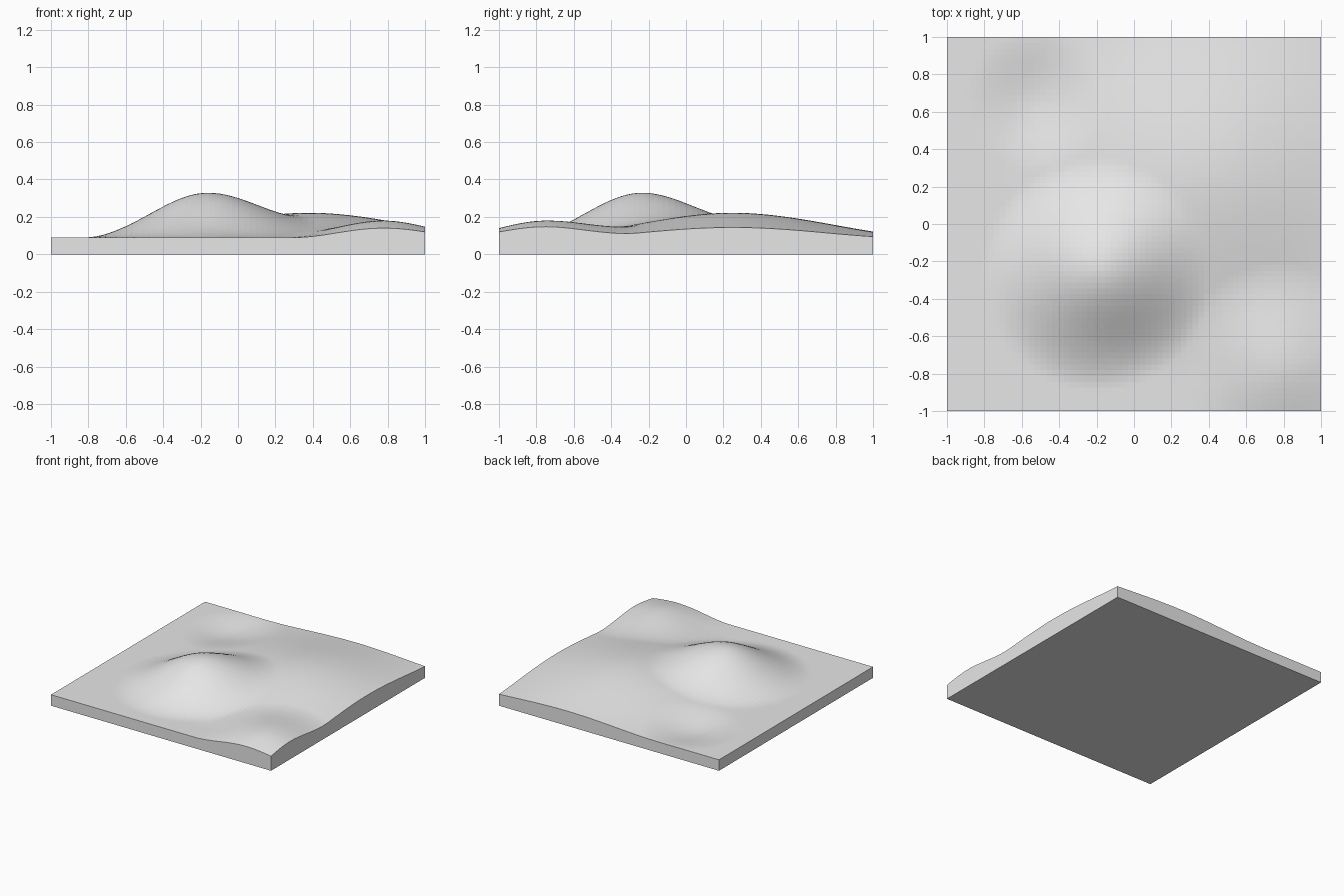
import bpy
import bmesh
import math

if "Cube" in bpy.data.objects:
    bpy.data.objects.remove(bpy.data.objects["Cube"])

BASE = 0.09      # height of the level ground
CELLS = 64       # grid cells per side

# Landforms: centre x, centre y, radius, height (negative is a hollow)
LANDFORMS = [
    (-0.20, -0.27, 0.62, 0.208),   # main peak
    (0.38, 0.25, 1.10, 0.132),     # broad hill
    (0.78, -0.75, 0.54, 0.09),     # corner hill
    (-0.52, 0.66, 0.38, -0.035),   # shallow hollow
]


def ground_height(x, y):
    """Level ground plus smooth rounded landforms."""
    z = BASE
    for cx, cy, radius, height in LANDFORMS:
        t = max(0.0, 1.0 - math.hypot(x - cx, y - cy) / radius)
        z += height * t * t * (3.0 - 2.0 * t)
    return z


bm = bmesh.new()

# Terrain surface
bmesh.ops.create_grid(bm, x_segments=CELLS, y_segments=CELLS, size=1.0)
for v in bm.verts:
    v.co.z = ground_height(v.co.x, v.co.y)

# Side walls: drop the rim down to the floor
rim = [e for e in bm.edges if e.is_boundary]
walls = bmesh.ops.extrude_edge_only(bm, edges=rim)["geom"]
for v in walls:
    if isinstance(v, bmesh.types.BMVert):
        v.co.z = 0.0

# Flat underside
floor_rim = [e for e in bm.edges if e.is_boundary]
bmesh.ops.contextual_create(bm, geom=floor_rim)
bmesh.ops.recalc_face_normals(bm, faces=bm.faces[:])

mesh = bpy.data.meshes.new("terrain_block")
bm.to_mesh(mesh)
bm.free()

grey = bpy.data.materials.new("light grey")
grey.diffuse_color = (0.8, 0.8, 0.8, 1.0)
grey.use_nodes = True
grey.node_tree.nodes["Principled BSDF"].inputs["Base Color"].default_value = grey.diffuse_color
mesh.materials.append(grey)

terrain = bpy.data.objects.new("terrain_block", mesh)
bpy.context.collection.objects.link(terrain)
